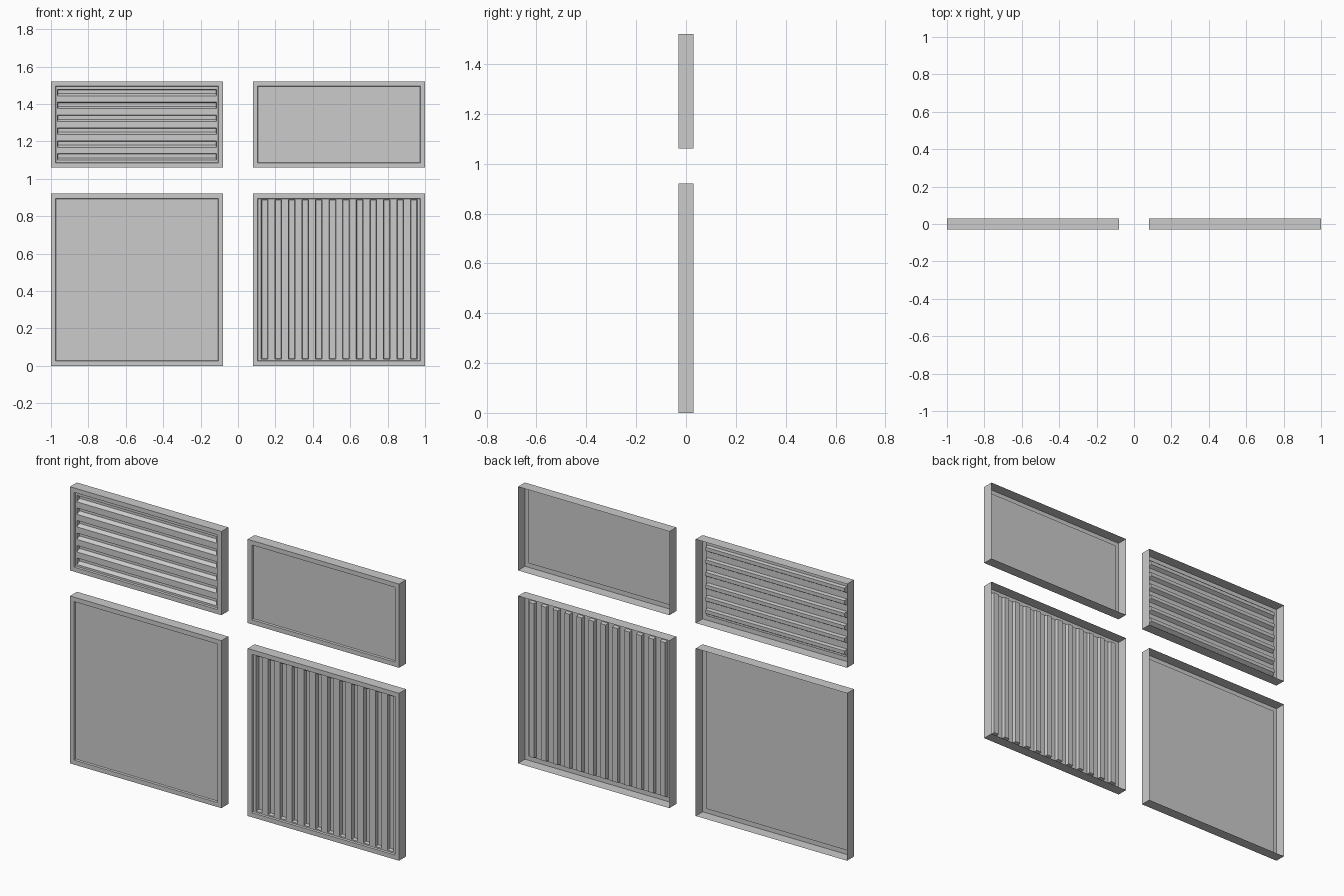
import bpy, bmesh

if "Cube" in bpy.data.objects:
    bpy.data.objects.remove(bpy.data.objects["Cube"])

FRONT, BACK = -0.03, 0.03     # depth of the folded rim
FACE = -0.021                 # slightly recessed panel face
FLOOR = -0.001                # floor of the pressed grooves
LIP = 0.025                   # width of the front lip


def rect(bm, x0, x1, z0, z1, y):
    return [bm.verts.new((x, y, z)) for x, z in
            ((x0, z0), (x1, z0), (x1, z1), (x0, z1))]


def bridge(bm, a, b):
    for i in range(4):
        j = (i + 1) % 4
        bm.faces.new((a[i], a[j], b[j], b[i]))


def panel(name, x0, x1, z0, z1, grooves=()):
    """Open-backed sheet tray; grooves are (x0, x1, z0, z1, lower slope)."""
    bm = bmesh.new()
    # folded rim, front lip and step down to the panel face
    ix0, ix1, iz0, iz1 = x0 + LIP, x1 - LIP, z0 + LIP, z1 - LIP
    s = 0.003
    fx0, fx1, fz0, fz1 = ix0 + s, ix1 - s, iz0 + s, iz1 - s
    loops = [rect(bm, x0, x1, z0, z1, BACK),
             rect(bm, x0, x1, z0, z1, FRONT),
             rect(bm, ix0, ix1, iz0, iz1, FRONT),
             rect(bm, fx0, fx1, fz0, fz1, FACE)]
    for a, b in zip(loops, loops[1:]):
        bridge(bm, a, b)
    # panel face, left open where a groove is pressed in
    xs = sorted({round(v, 5) for v in [fx0, fx1] + [v for g in grooves for v in g[:2]]})
    zs = sorted({round(v, 5) for v in [fz0, fz1] + [v for g in grooves for v in g[2:4]]})
    for xa, xb in zip(xs, xs[1:]):
        for za, zb in zip(zs, zs[1:]):
            cx, cz = (xa + xb) / 2, (za + zb) / 2
            if not any(g[0] < cx < g[1] and g[2] < cz < g[3] for g in grooves):
                bm.faces.new(rect(bm, xa, xb, za, zb, FACE))
    # pressed grooves
    d = 0.003
    for gx0, gx1, gz0, gz1, slope in grooves:
        mouth = rect(bm, gx0, gx1, gz0, gz1, FACE)
        floor = rect(bm, gx0 + d, gx1 - d, gz0 + slope, gz1 - d, FLOOR)
        bridge(bm, mouth, floor)
        bm.faces.new(floor)
    bmesh.ops.remove_doubles(bm, verts=bm.verts, dist=0.0003)
    bmesh.ops.recalc_face_normals(bm, faces=bm.faces)
    bm.faces.ensure_lookup_table()
    # the lip must look towards the front
    lip = min(bm.faces, key=lambda f: f.calc_center_median().y)
    if lip.normal.y > 0:
        bmesh.ops.reverse_faces(bm, faces=bm.faces)
    me = bpy.data.meshes.new(name)
    bm.to_mesh(me)
    bm.free()
    ob = bpy.data.objects.new(name, me)
    bpy.context.collection.objects.link(ob)
    return ob


# upright grooves of the ribbed panel
ribs = [(0.124 + 0.0726 * i, 0.16 + 0.0726 * i, 0.035, 0.888, 0.003)
        for i in range(12)]
# horizontal louvres with a sloping lower side
louvres = [(-0.965, -0.115, 1.443 - 0.0688 * i, 1.478 - 0.0688 * i, 0.012)
           for i in range(6)]

panel("square_plain_panel", -1, -0.08, 0, 0.92)
panel("square_ribbed_panel", 0.08, 1, 0, 0.92, ribs)
panel("half_louvred_panel", -1, -0.08, 1.06, 1.52, louvres)
panel("half_plain_panel", 0.08, 1, 1.06, 1.52)
